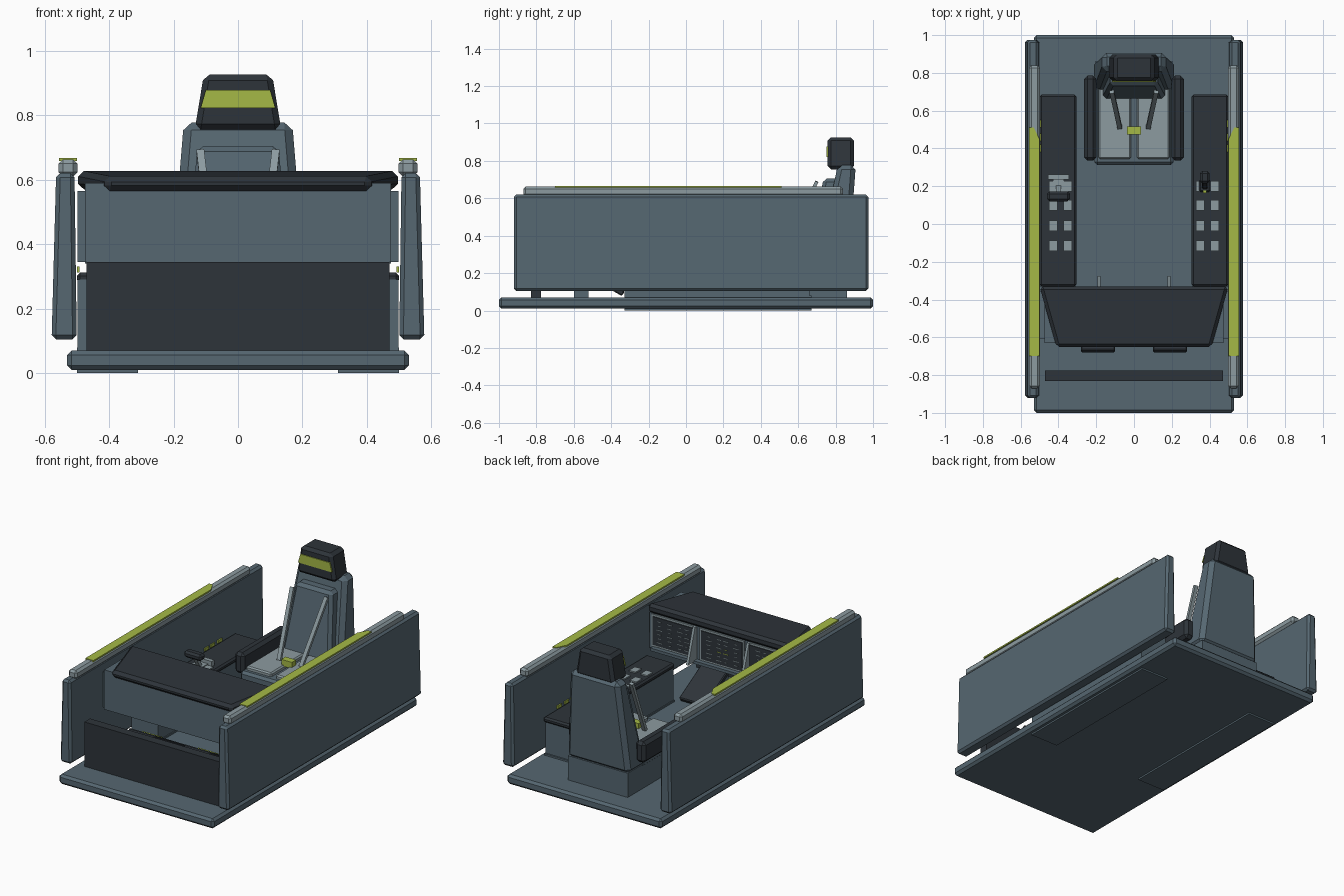
import bpy, bmesh, math
from mathutils import Vector


def material(name, rgb):
    m = bpy.data.materials.new(name)
    m.diffuse_color = (*rgb, 1)
    return m


STEEL = material("steel_blue", (0.092, 0.135, 0.165))
DARK = material("charcoal", (0.027, 0.034, 0.042))
LIGHT = material("pale_grey", (0.262, 0.328, 0.352))
LIME = material("lime", (0.376, 0.485, 0.061))


def hexa(name, mat, bottom, top, bevel=0.0):
    """Solid between two matching loops of points, with chamfered edges."""
    bm = bmesh.new()
    a = [bm.verts.new(p) for p in bottom]
    b = [bm.verts.new(p) for p in top]
    n = len(a)
    bm.faces.new(a)
    bm.faces.new(b)
    for i in range(n):
        j = (i + 1) % n
        bm.faces.new((a[i], a[j], b[j], b[i]))
    bmesh.ops.recalc_face_normals(bm, faces=bm.faces[:])
    me = bpy.data.meshes.new(name)
    bm.to_mesh(me)
    bm.free()
    me.materials.append(mat)
    ob = bpy.data.objects.new(name, me)
    bpy.context.collection.objects.link(ob)
    if bevel:
        mod = ob.modifiers.new("chamfer", 'BEVEL')
        mod.width = bevel
        mod.segments = 1
        mod.limit_method = 'ANGLE'
        mod.angle_limit = math.radians(30)
    return ob


def rect(x0, x1, y0, y1, z):
    return [(x0, y0, z), (x1, y0, z), (x1, y1, z), (x0, y1, z)]


def box(name, mat, x0, x1, y0, y1, z0, z1, bevel=0.0):
    return hexa(name, mat, rect(x0, x1, y0, y1, z0), rect(x0, x1, y0, y1, z1), bevel)


def sbox(name, mat, s, x0, x1, *rest):
    """Box on one side; s = -1 mirrors it to the left."""
    return box(name, mat, *sorted((s * x0, s * x1)), *rest)


def taper(name, mat, lo, hi, bevel=0.0):
    return hexa(name, mat, rect(*lo), rect(*hi), bevel)


def bar(name, mat, p, q, w, d, bevel=0.0):
    """Straight bar from p to q, w wide across x and d deep."""
    p, q = Vector(p), Vector(q)
    t = (q - p).normalized()
    u = Vector((1, 0, 0))
    u = (u - t * u.dot(t)).normalized() * w / 2
    v = t.cross(u).normalized() * d / 2
    ring = [-u - v, u - v, u + v, -u + v]
    return hexa(name, mat, [p + r for r in ring], [q + r for r in ring], bevel)


# Floor and front bulkhead
box("floor", STEEL, -0.53, 0.53, -1, 1, 0.01, 0.07, 0.014)
box("front_bulkhead", DARK, -0.47, 0.47, -0.83, -0.775, 0.065, 0.345)

for s in (-1, 1):
    # Side walls, leaning slightly inward
    taper("side_wall", STEEL,
          (*sorted((s * 0.5, s * 0.578)), -0.92, 0.975, 0.105),
          (*sorted((s * 0.507, s * 0.564)), -0.92, 0.975, 0.62), 0.013)
    sbox("rail", LIGHT, s, 0.498, 0.556, -0.87, 0.84, 0.61, 0.663, 0.013)
    strip = [(0.5, -0.7), (0.555, -0.7), (0.555, 0.51), (0.53, 0.51), (0.5, 0.45)]
    hexa("rail_strip", LIME, [(s * x, y, 0.658) for x, y in strip],
         [(s * x, y, 0.667) for x, y in strip])

    # Side consoles with buttons
    sbox("console_keel", STEEL, s, 0.31, 0.5, -0.33, 0.67, 0.0, 0.08)
    sbox("console_body", STEEL, s, 0.315, 0.498, -0.33, 0.66, 0.07, 0.29)
    sbox("console_top", DARK, s, 0.305, 0.5, -0.33, 0.685, 0.28, 0.312, 0.01)
    for x in (0.35, 0.428):
        for y in (-0.115, -0.01, 0.1, 0.2):
            sbox("console_button", LIGHT, s, x - 0.022, x + 0.022,
                 y - 0.028, y + 0.028, 0.31, 0.32)
    for y in (0.4, 0.46, 0.53):
        sbox("console_marker", LIME, s, 0.492, 0.5, y - 0.02, y + 0.02, 0.312, 0.33)

    # Tilted foot pedals with a lime edge
    bar("pedal", DARK, (s * 0.19, -0.335, 0.09), (s * 0.19, -0.675, 0.285), 0.18, 0.03, 0.006)
    bar("pedal_mark", LIME, (s * 0.19, -0.55, 0.231), (s * 0.19, -0.58, 0.248), 0.12, 0.008)
    sbox("pedal_support", STEEL, s, 0.13, 0.25, -0.6, -0.52, 0.06, 0.2)

# Dashboard body
box("dash_body", STEEL, -0.475, 0.475, -0.63, -0.36, 0.345, 0.59)
for s in (-1, 1):
    sbox("dash_cheek", STEEL, s, 0.46, 0.497, -0.61, -0.355, 0.345, 0.565)
    hexa("dash_divider", LIGHT,
         rect(s * 0.185 - 0.008, s * 0.185 + 0.008, -0.37, -0.275, 0.35),
         rect(s * 0.185 - 0.008, s * 0.185 + 0.008, -0.37, -0.34, 0.56))
box("dash_ledge", STEEL, -0.475, 0.475, -0.365, -0.33, 0.34, 0.358)
# Dashboard hood, narrower toward the front
hexa("dash_hood", DARK,
     [(-0.41, -0.652, 0.565), (0.41, -0.652, 0.565), (0.5, -0.33, 0.57), (-0.5, -0.33, 0.57)],
     [(-0.41, -0.652, 0.61), (0.41, -0.652, 0.61), (0.5, -0.33, 0.628), (-0.5, -0.33, 0.628)], 0.017)

# Three screens with rows of readout dashes
for i, cx in enumerate((-0.33, 0, 0.33)):
    box("screen_frame", LIGHT, cx - 0.152, cx + 0.152, -0.365, -0.351, 0.362, 0.56)
    box("screen", DARK, cx - 0.14, cx + 0.14, -0.355, -0.346, 0.373, 0.548)
    for r in range(6):
        for c in range(4):
            x = cx - 0.1 + c * 0.062 + 0.008 * ((r * 3 + c + i) % 3 - 1)
            w = 0.008 + 0.005 * ((r + c * 2 + i) % 3)
            z = 0.395 + r * 0.026
            m = LIME if i == 1 and (r, c) in ((2, 1), (2, 2), (3, 1)) else LIGHT
            box("readout", m, x - w, x + w, -0.347, -0.344, z - 0.002, z + 0.002)

# Throttle on the left console
box("throttle_base", LIGHT, -0.455, -0.345, 0.235, 0.262, 0.31, 0.345)
box("throttle_plate", LIGHT, -0.43, -0.37, 0.12, 0.24, 0.31, 0.325)
bar("throttle_stem", LIGHT, (-0.4, 0.2, 0.31), (-0.4, 0.15, 0.4), 0.025, 0.02)
box("throttle_grip", DARK, -0.46, -0.34, 0.12, 0.172, 0.385, 0.425, 0.012)

# Control stick on the right console
box("stick_base", DARK, 0.345, 0.405, 0.17, 0.235, 0.31, 0.33, 0.008)
bar("stick", DARK, (0.375, 0.2, 0.32), (0.375, 0.235, 0.43), 0.03, 0.035, 0.006)
box("stick_head", DARK, 0.35, 0.4, 0.215, 0.28, 0.42, 0.465, 0.012)
box("stick_button", LIME, 0.366, 0.384, 0.165, 0.178, 0.325, 0.335)

# Seat base, pan and cushions
box("seat_base", STEEL, -0.205, 0.205, 0.35, 0.862, 0.065, 0.22)
box("seat_pan", STEEL, -0.208, 0.208, 0.312, 0.73, 0.2, 0.295, 0.015)
for s in (-1, 1):
    sbox("seat_cushion", LIGHT, s, 0.015, 0.188, 0.345, 0.72, 0.28, 0.318, 0.008)
    sbox("armrest", DARK, s, 0.198, 0.264, 0.335, 0.785, 0.26, 0.39, 0.018)
    bar("harness_strap", LIGHT, (s * 0.075, 0.51, 0.32), (s * 0.117, 0.7, 0.69), 0.024, 0.018)
box("harness_buckle", LIME, -0.036, 0.036, 0.475, 0.517, 0.31, 0.35)

# Backrest, back pad and headrest
taper("backrest", STEEL, (-0.215, 0.215, 0.69, 0.865, 0.21),
      (-0.168, 0.168, 0.812, 0.908, 0.778), 0.025)
taper("back_pad", STEEL, (-0.165, 0.165, 0.66, 0.74, 0.3),
      (-0.125, 0.125, 0.735, 0.83, 0.705), 0.018)
taper("headrest", DARK, (-0.134, 0.134, 0.757, 0.897, 0.755),
      (-0.106, 0.106, 0.757, 0.897, 0.926), 0.018)
hexa("headrest_band", LIME,
     [(-0.116, 0.752, 0.822), (0.116, 0.752, 0.822), (0.1, 0.752, 0.878), (-0.1, 0.752, 0.878)],
     [(-0.116, 0.76, 0.822), (0.116, 0.76, 0.822), (0.1, 0.76, 0.878), (-0.1, 0.76, 0.878)])
